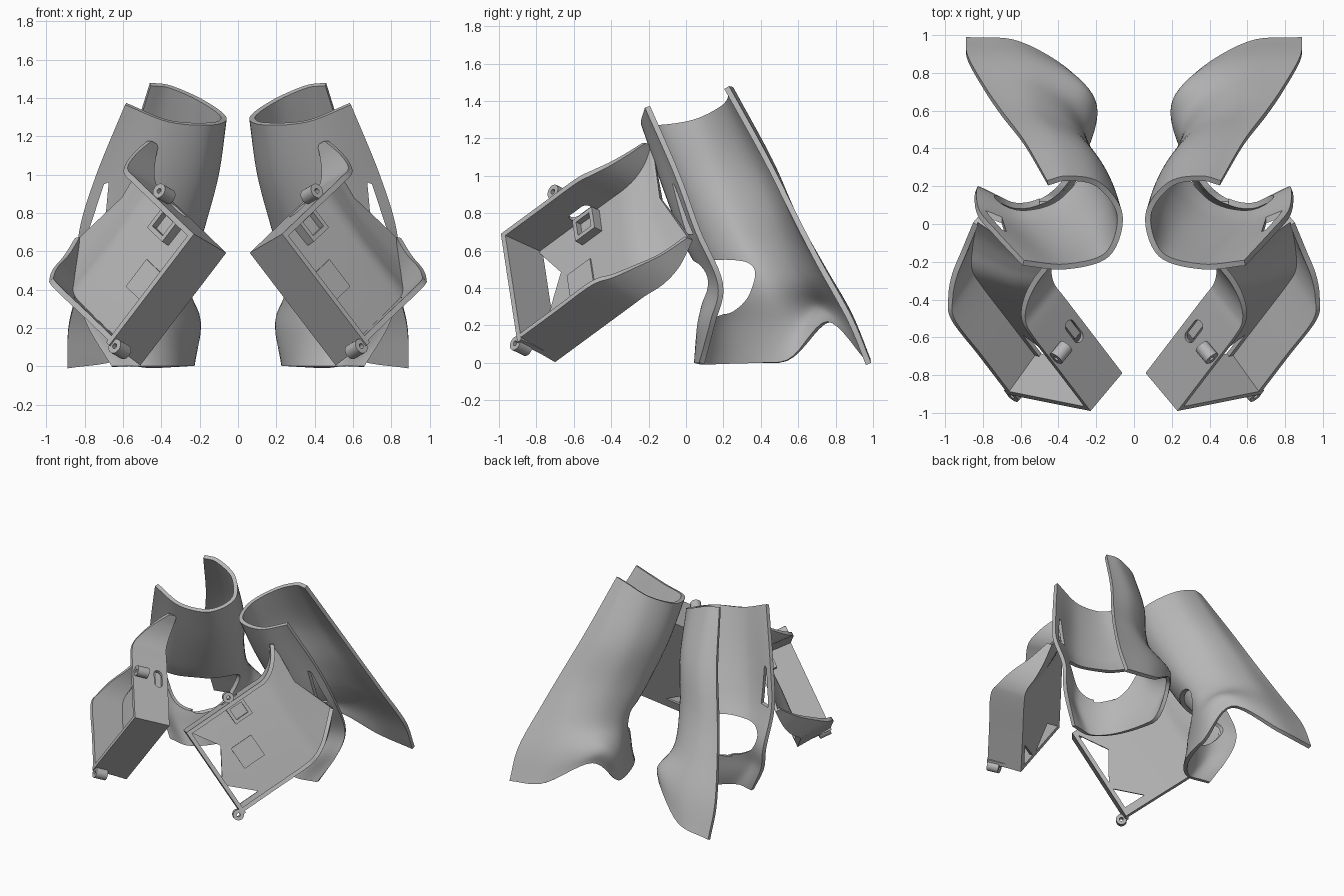
import bpy, bmesh, math
from mathutils import Vector

if "Cube" in bpy.data.objects:
    bpy.data.objects.remove(bpy.data.objects["Cube"])

grey = bpy.data.materials.new("plain_grey")
grey.diffuse_color = (0.47, 0.47, 0.47, 1)
grey.use_nodes = True
grey.node_tree.nodes["Principled BSDF"].inputs["Base Color"].default_value = grey.diffuse_color

# Tilted frame of the tray: l runs back along it, w down across it, d out of its open face
CORNER = Vector((0.23, -0.99, 0.69))
L = Vector((0.52, 0.68, 0.50)).normalized()
D = Vector((0.60, -0.71, 0.35))
D = (D - L * D.dot(L)).normalized()
W = L.cross(D)


def tray(l, w, d):
    return CORNER + L * l + W * w + D * d


def spline(pts, n):
    """Points on a smooth curve through pts, n steps per span."""
    p = [2 * pts[0] - pts[1]] + list(pts) + [2 * pts[-1] - pts[-2]]
    out = []
    for i in range(1, len(p) - 2):
        a, b, c, e = p[i - 1:i + 3]
        for k in range(n):
            t = k / n
            out.append(0.5 * (2 * b + (c - a) * t + (2 * a - 5 * b + 4 * c - e) * t * t
                              + (3 * b - a - 3 * c + e) * t ** 3))
    return out + [pts[-1]]


def new_object(name, bm, closed=True):
    if closed:
        bmesh.ops.recalc_face_normals(bm, faces=bm.faces)
    me = bpy.data.meshes.new(name)
    bm.to_mesh(me)
    bm.free()
    me.materials.append(grey)
    ob = bpy.data.objects.new(name, me)
    bpy.context.collection.objects.link(ob)
    return ob


def grid(name, rows):
    bm = bmesh.new()
    v = [[bm.verts.new(p) for p in r] for r in rows]
    for i in range(len(v) - 1):
        for j in range(len(v[0]) - 1):
            bm.faces.new((v[i][j], v[i][j + 1], v[i + 1][j + 1], v[i + 1][j]))
    return new_object(name, bm, False)


def prism(name, pts, vec):
    bm = bmesh.new()
    a = [bm.verts.new(p) for p in pts]
    b = [bm.verts.new(Vector(p) + Vector(vec)) for p in pts]
    bm.faces.new(a)
    bm.faces.new(b[::-1])
    for i in range(len(a)):
        j = (i + 1) % len(a)
        bm.faces.new((a[i], b[i], b[j], a[j]))
    return new_object(name, bm)


def block(name, l, w, d):
    """Box in the tray frame, given as ranges."""
    pts = [tray(x, y, d[0]) for x, y in ((l[0], w[0]), (l[1], w[0]), (l[1], w[1]), (l[0], w[1]))]
    return prism(name, pts, D * (d[1] - d[0]))


def disc(name, l, w, d, r, n=24):
    pts = [tray(l + r * math.cos(2 * math.pi * k / n), w + r * math.sin(2 * math.pi * k / n), d[0])
           for k in range(n)]
    return prism(name, pts, D * (d[1] - d[0]))


def finish(ob, cutters=(), thick=0, offset=-1):
    """Thicken, cut, mirror to the other side and shade."""
    bpy.ops.object.select_all(action='DESELECT')
    bpy.context.view_layer.objects.active = ob
    ob.select_set(True)
    if thick:
        m = ob.modifiers.new("thickness", 'SOLIDIFY')
        m.thickness, m.offset = thick, offset
    for c in cutters:
        c.hide_render = True
        m = ob.modifiers.new("cut", 'BOOLEAN')
        m.operation, m.solver, m.object = 'DIFFERENCE', 'EXACT', c
    ob.modifiers.new("other_side", 'MIRROR').use_mirror_merge = False
    for m in list(ob.modifiers):
        bpy.ops.object.modifier_apply(modifier=m.name)
    for c in cutters:
        bpy.data.objects.remove(c)
    bpy.ops.object.shade_smooth_by_angle(angle=math.radians(35))


# Limb shell: sections from front edge, round the inner side, to back edge
sections = [
    [(.59, -.22, 1.365), (.36, -.24, 1.275), (.13, -.17, 1.26), (.06, .05, 1.30),
     (.18, .22, 1.39), (.35, .255, 1.465), (.46, .23, 1.48)],
    [(.74, -.06, 1.0), (.47, -.13, .95), (.20, -.05, .95), (.10, .15, 1.0),
     (.21, .37, 1.05), (.40, .46, 1.08), (.58, .44, 1.10)],
    [(.83, .05, .70), (.56, -.02, .66), (.30, .07, .66), (.185, .28, .68),
     (.30, .50, .72), (.50, .60, .75), (.70, .60, .78)],
    [(.84, .17, .42), (.62, .09, .42), (.39, .18, .42), (.25, .41, .42),
     (.33, .62, .46), (.54, .74, .50), (.79, .73, .53)],
    [(.79, .13, .22), (.60, .06, .20), (.36, .19, .20), (.20, .53, .20),
     (.255, .72, .32), (.52, .87, .28), (.88, .89, .24)],
    [(.66, .07, 0), (.47, .05, 0), (.31, .22, 0), (.225, .54, .01),
     (.30, .775, .22), (.60, .965, .05), (.89, .99, 0)],
]
rows = [spline([Vector(p) for p in s], 7) for s in sections]
columns = [spline(list(c), 7) for c in zip(*rows)]
for c in columns:
    for p in c:
        p.z = max(p.z, 0)
shell = grid("limb_shell", [list(r) for r in zip(*columns)])

# Rounded opening low on the shell, running from its front round to the inner side
side = [Vector((.08, y, z)) for y, z in
        ((.10, .55), (.25, .55), (.34, .53), (.37, .47), (.33, .35), (.26, .28), (.20, .26), (.10, .26), (.10, .55))]
front = [Vector((x, -.1, z)) for x, z in
         ((.25, .50), (.38, .555), (.55, .55), (.69, .53), (.74, .46), (.68, .35), (.56, .27), (.43, .265),
          (.30, .36), (.25, .50))]
opening = prism("side_opening_cutter", spline(side, 4)[:-1], (.42, 0, 0))
opening2 = prism("front_opening_cutter", spline(front, 4)[:-1], (0, .36, 0))
# Narrow slot by the front edge
slot = prism("edge_slot_cutter", [(.675, -.3, .96), (.70, -.3, .95), (.785, -.3, .69), (.70, -.3, .69)], (0, .48, 0))
finish(shell, [opening, opening2, slot], thick=.03)

# Tray: U section sweeping back and bending on to the shell
# (l, w, rim d, floor d) for the upper wall, then the same for the lower wall
stations = [
    (0, 0, 0, -.28, 0, .72, 0, -.28),
    (.30, 0, 0, -.28, .30, .72, 0, -.28),
    (.58, 0, 0, -.28, .58, .72, 0, -.28),
    (.68, 0, -.02, -.28, .69, .71, -.06, -.29),
    (.76, -.03, -.08, -.29, .79, .67, -.14, -.34),
    (.83, -.09, -.16, -.30, .89, .60, -.25, -.375),
    (.88, -.16, -.24, -.30, 1.0, .51, -.35, -.39),
]
sweep = []
for i, (a, b, c, d, e, f, g, h) in enumerate(stations):
    top, low = tray(a, b, d), tray(e, f + .025 * (i < 6), h)
    mid = (top + low) / 2 - L * .07 * (a / .88) ** 4
    sweep.append((tray(a, b, c), top, mid, low, tray(e, f, g)))
rails = [spline(list(r), 6) for r in zip(*sweep)]
body = grid("tray", [list(r) for r in zip(*rails)])


def floor_cut(name, pts):
    return prism(name, [tray(l, w, -.32) for l, w in pts], D * .1)


cuts = [floor_cut("upper_gap_cutter", [(.03, .04), (.16, .25), (.03, .46)]),
        floor_cut("lower_gap_cutter", [(.03, .52), (.20, .685), (.03, .685)])]
# Capsule slot through the upper wall
capsule = []
for k in range(16):
    a = 2 * math.pi * (k + .5) / 16
    capsule.append(tray(.40 + math.copysign(.04, math.cos(a)) + .033 * math.cos(a), -.05,
                        -.205 + .033 * math.sin(a)))
cuts.append(prism("capsule_cutter", capsule, W * .1))
finish(body, cuts, thick=.03, offset=1)

# Closed front end of the tray
finish(block("tray_end_wall", (0, .03), (0, .735), (-.28, 0)))

# Hollow housing beside the upper wall
finish(block("switch_housing", (.34, .49), (.04, .18), (-.265, -.2)),
       [block("housing_cutter", (.365, .465), (.065, .155), (-.235, -.1))])

# Square cover on the floor
finish(block("floor_cover", (.21, .39), (.31, .49), (-.247, -.238)))

# Screw lugs on the rim
for name, l, w in (("upper_lug", .40, -.035), ("lower_lug", -.025, .72)):
    finish(disc(name, l, w, (-.1, -.01), .04),
           [disc("lug_hole_cutter", l, w, (-.2, .1), .014, 12)])
